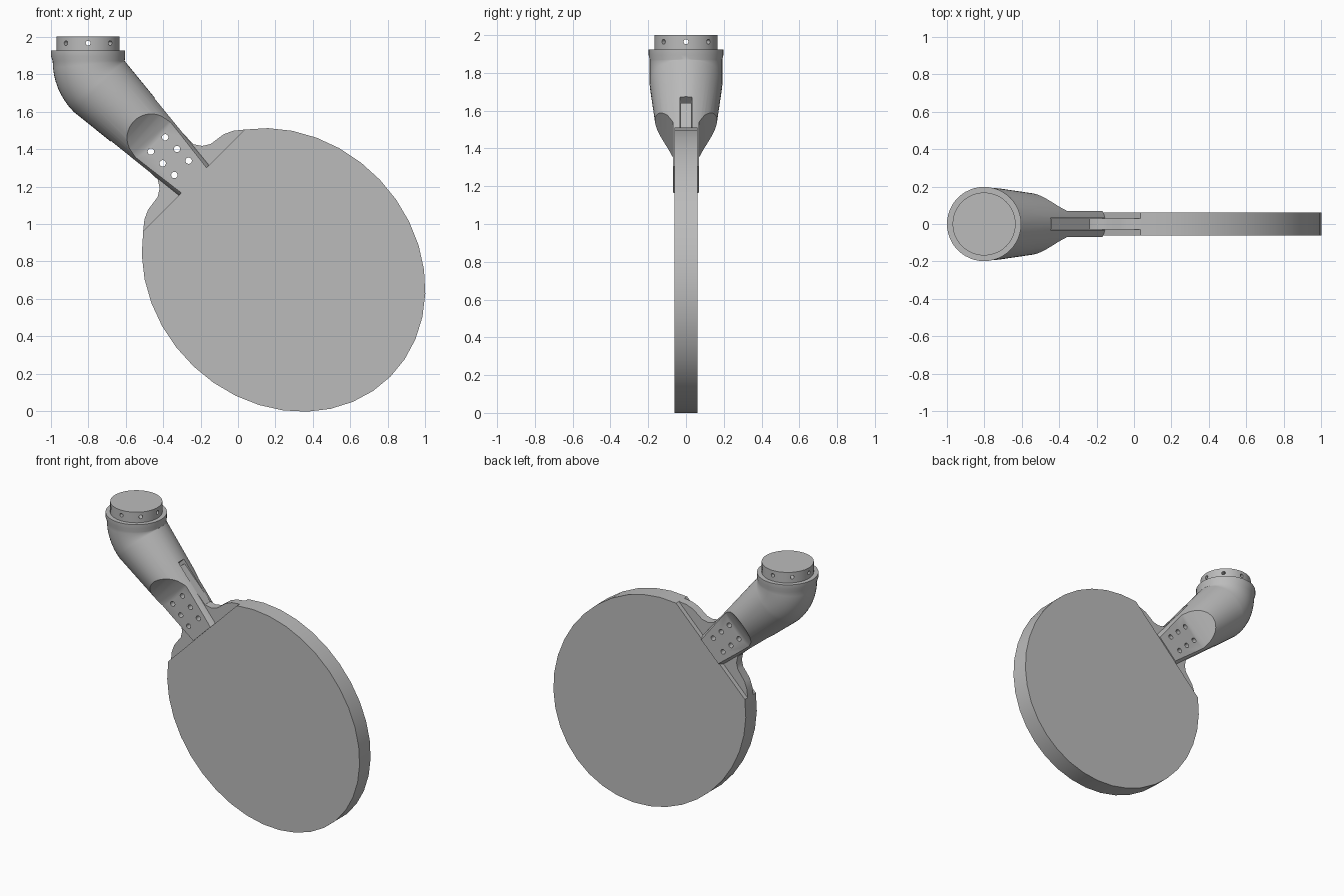
import bpy, bmesh, math
from mathutils import Vector

if "Cube" in bpy.data.objects:
    bpy.data.objects.remove(bpy.data.objects["Cube"])

grey = bpy.data.materials.new("plain grey")
grey.use_nodes = True
grey.diffuse_color = (0.5, 0.5, 0.5, 1)
grey.node_tree.nodes["Principled BSDF"].inputs["Base Color"].default_value = (0.5, 0.5, 0.5, 1)

# Paddle frame: s runs from the blade centre up the handle, t across it
CENTRE = Vector((0.243, 0, 0.755))
S = Vector((-1, 0, 1)).normalized()
T = Vector((1, 0, 1)).normalized()
Y = Vector((0, 1, 0))
HALF_LONG, HALF_WIDE, CUT = 0.806, 0.704, 0.677


def pos(s, t, y=0):
    return CENTRE + S * s + T * t + Y * y


def loft(name, rings):
    """Skin a stack of equal rings and cap both ends."""
    bm = bmesh.new()
    loops = [[bm.verts.new(p) for p in ring] for ring in rings]
    n = len(loops[0])
    for a, b in zip(loops, loops[1:]):
        for i in range(n):
            j = (i + 1) % n
            bm.faces.new((a[i], a[j], b[j], b[i]))
    bm.faces.new(loops[0])
    bm.faces.new(loops[-1])
    bmesh.ops.recalc_face_normals(bm, faces=bm.faces)
    mesh = bpy.data.meshes.new(name)
    bm.to_mesh(mesh)
    bm.free()
    mesh.materials.append(grey)
    obj = bpy.data.objects.new(name, mesh)
    bpy.context.collection.objects.link(obj)
    return obj


def circle(centre, u, v, r, n=48):
    return [centre + u * r * math.cos(2 * math.pi * i / n) + v * r * math.sin(2 * math.pi * i / n)
            for i in range(n)]


def slab(name, outline, y):
    """Outline in (s, t), thick from -y to y."""
    return loft(name, [[pos(s, t, d) for s, t in outline] for d in (-y, y)])


def rod(name, a, b, r, n=20):
    d = (b - a).normalized()
    u = d.orthogonal().normalized()
    return loft(name, [circle(p, u, d.cross(u), r, n) for p in (a, b)])


def cut(obj, cutters):
    for c in cutters:
        c.hide_render = True
        mod = obj.modifiers.new("cut", "BOOLEAN")
        mod.operation, mod.solver, mod.object = "DIFFERENCE", "EXACT", c
        bpy.context.view_layer.objects.active = obj
        bpy.ops.object.modifier_apply(modifier=mod.name)


# Blade: ellipse with a straight edge toward the handle
start = math.acos(CUT / HALF_LONG)
steps = 30
angles = [start + (2 * math.pi - 2 * start) * i / steps for i in range(steps + 1)]
blade = slab("blade", [(HALF_LONG * math.cos(a), HALF_WIDE * math.sin(a)) for a in angles], 0.062)

# Thin core: shoulders flowing into the tongue inside the handle
side = [(0.6, 0.37), (CUT, 0.382), (0.715, 0.335), (0.738, 0.285), (0.75, 0.2),
        (0.775, 0.16), (0.815, 0.134), (1.11, 0.143)]
core = slab("blade_core", side + [(s, -t) for s, t in reversed(side)], 0.03)

# Handle: upright collar, elbow, then a cone down to the blade
pivot, radius = Vector((-0.605, 0, 1.87)), 0.192
neck = Vector((-0.8, 0, 0))
rings = [circle(neck + Vector((0, 0, z)), Vector((1, 0, 0)), Y, 0.198) for z in (1.925, 1.895)]
for k in range(9):
    a = math.radians(45 * k / 8)
    out = Vector((math.cos(a), 0, math.sin(a)))
    rings.append(circle(pivot - out * radius, out, Y, radius))
rings.append(circle(pos(CUT, 0), T, Y, 0.118))
handle = loft("handle", rings)

# Handle cutters: scooped flats on both faces, and the tongue slot
scoop = [(0.6, 0.07), (0.98, 0.07), (1.01, 0.083), (1.044, 0.1), (1.085, 0.129),
         (1.125, 0.164), (1.2, 0.24), (1.2, 0.4), (0.6, 0.4)]
cutters = [loft("scoop_cutter", [[pos(s, t, y * m) for s, y in scoop] for t in (-0.4, 0.4)])
           for m in (-1, 1)]
cutters.append(slab("slot_cutter", [(0.6, -0.4), (1.136, -0.4), (1.136, 0.4), (0.6, 0.4)], 0.031))
cut(handle, cutters)

# Bolt holes through fork and tongue
bolts = [rod("bolt_cutter", pos(s, t, -0.3), pos(s, t, 0.3), 0.017)
         for s in (0.77, 0.858, 0.947) for t in (-0.054, 0.054)]
cut(handle, bolts)
cut(core, bolts)

# Top plug with eight holes around its rim
plug = rod("top_plug", neck + Vector((0, 0, 1.88)), neck + Vector((0, 0, 2)), 0.168, 48)
pins = []
for k in range(4):
    a = math.pi * k / 4
    d = Vector((math.cos(a), math.sin(a), 0)) * 0.3
    mid = neck + Vector((0, 0, 1.965))
    pins.append(rod("pin_cutter", mid - d, mid + d, 0.013, 16))
cut(plug, pins)

for c in cutters + bolts + pins:
    bpy.data.objects.remove(c)

# Smooth shading with sharp edges kept
bpy.ops.object.select_all(action="DESELECT")
for obj in (blade, core, handle, plug):
    obj.select_set(True)
bpy.context.view_layer.objects.active = handle
bpy.ops.object.shade_smooth_by_angle(angle=math.radians(30))
